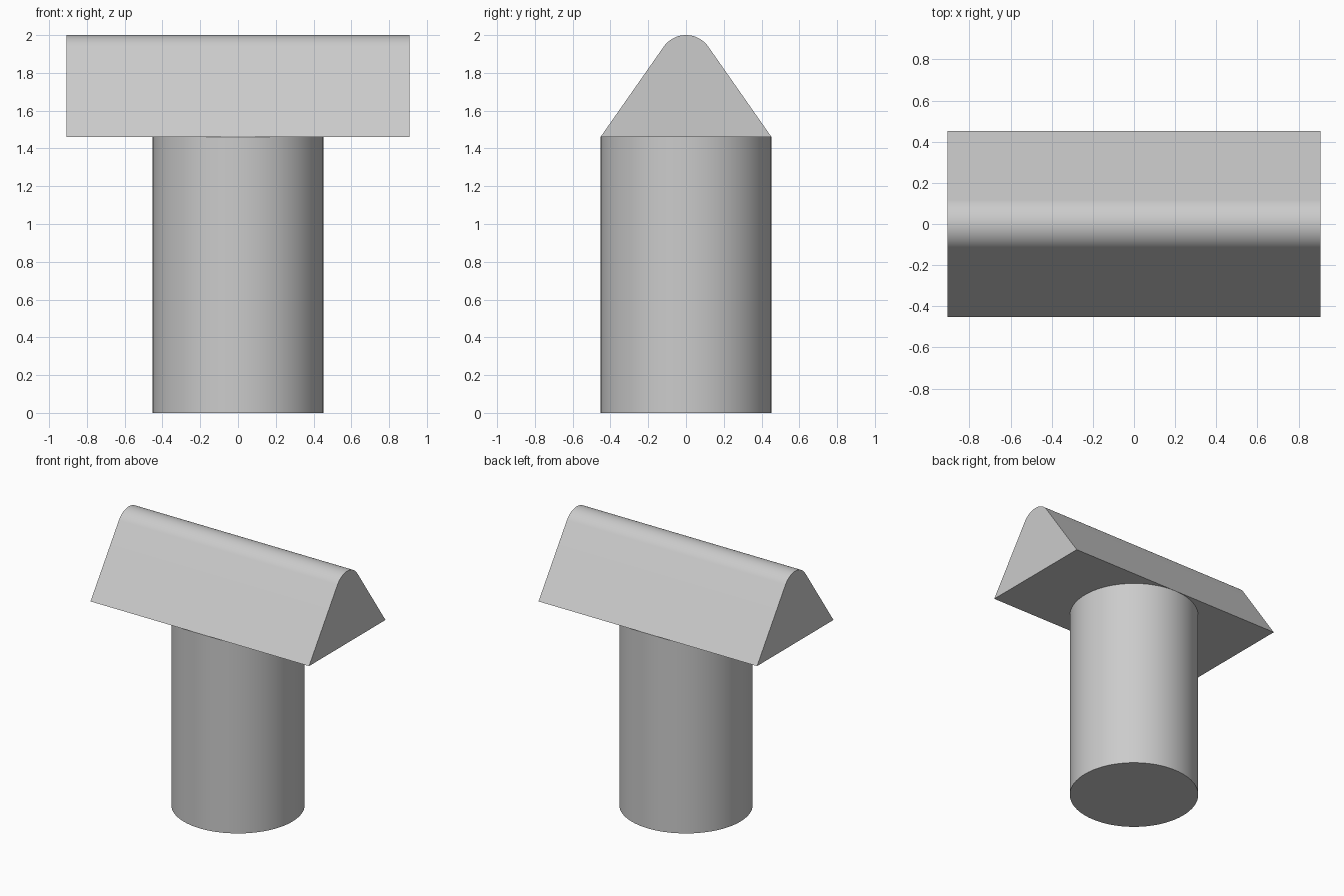
import bpy, bmesh, math

# Remove the default cube
cube = bpy.data.objects.get("Cube")
if cube:
    bpy.data.objects.remove(cube, do_unlink=True)

RADIUS = 0.453          # post radius and half depth of the cap
HALF_LENGTH = 0.907     # half length of the cap
JOINT = 1.46            # height where cap meets post
TOP = 2.0
RIDGE = 0.144           # radius of the rounded ridge
ARC_STEPS = 28

grey = bpy.data.materials.new("light grey")
grey.use_nodes = True
colour = (0.6, 0.6, 0.6, 1)
grey.diffuse_color = colour
grey.node_tree.nodes["Principled BSDF"].inputs["Base Color"].default_value = colour


def finish(name, bm):
    """Turn a bmesh into a smooth-shaded object with sharp edges kept."""
    bmesh.ops.recalc_face_normals(bm, faces=bm.faces)
    mesh = bpy.data.meshes.new(name)
    bm.to_mesh(mesh)
    bm.free()
    mesh.materials.append(grey)
    obj = bpy.data.objects.new(name, mesh)
    bpy.context.collection.objects.link(obj)
    bpy.ops.object.select_all(action='DESELECT')
    obj.select_set(True)
    bpy.context.view_layer.objects.active = obj
    bpy.ops.object.shade_smooth_by_angle(angle=math.radians(30))
    return obj


# Round post
bm = bmesh.new()
bmesh.ops.create_cone(bm, cap_ends=True, segments=96, radius1=RADIUS,
                      radius2=RADIUS, depth=JOINT)
bmesh.ops.translate(bm, verts=bm.verts, vec=(0, 0, JOINT / 2))
finish("round_post", bm)

# Triangular cap: sloping sides run tangent into the rounded ridge
centre = TOP - RIDGE
drop = centre - JOINT
start = math.acos(RIDGE / math.hypot(RADIUS, drop)) - math.atan2(drop, RADIUS)
profile = [(RADIUS, JOINT)]
for i in range(ARC_STEPS + 1):
    a = start + (math.pi - 2 * start) * i / ARC_STEPS
    profile.append((RIDGE * math.cos(a), centre + RIDGE * math.sin(a)))
profile.append((-RADIUS, JOINT))

bm = bmesh.new()
end = bm.faces.new([bm.verts.new((-HALF_LENGTH, y, z)) for y, z in profile])
result = bmesh.ops.extrude_face_region(bm, geom=[end], use_keep_orig=True)
moved = [v for v in result["geom"] if isinstance(v, bmesh.types.BMVert)]
bmesh.ops.translate(bm, verts=moved, vec=(2 * HALF_LENGTH, 0, 0))
finish("ridged_cap", bm)
